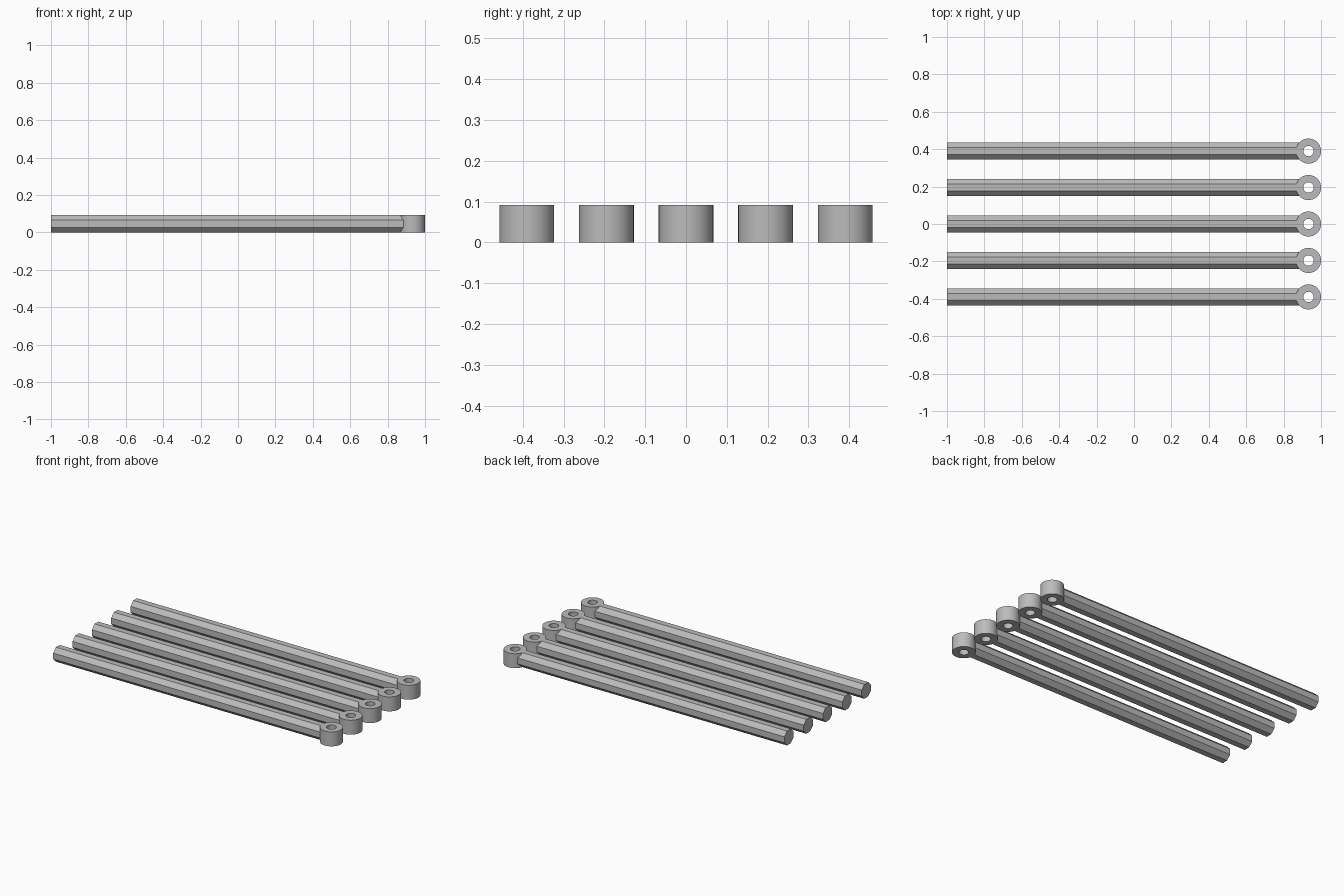
import bpy, bmesh, math

cube = bpy.data.objects.get("Cube")
if cube:
    bpy.data.objects.remove(cube, do_unlink=True)

HEIGHT = 0.092
HALF = HEIGHT / 2
RING_R, HOLE_R = 0.067, 0.028
RING_X = 1 - RING_R
SPACING = 0.195
SEGMENTS = 48

grey = bpy.data.materials.new("grey_metal")
grey.use_nodes = True
color = (0.5, 0.5, 0.5, 1)
grey.diffuse_color = color
grey.node_tree.nodes["Principled BSDF"].inputs["Base Color"].default_value = color


def finish(name, bm, y):
    bmesh.ops.recalc_face_normals(bm, faces=bm.faces)
    mesh = bpy.data.meshes.new(name)
    bm.to_mesh(mesh)
    bm.free()
    mesh.materials.append(grey)
    obj = bpy.data.objects.new(name, mesh)
    obj.location = (0, y, 0)
    bpy.context.collection.objects.link(obj)
    return obj


def make_rod(name, y):
    # Octagonal bar with flat top; its open end is fitted to the ring's curve
    bm = bmesh.new()
    radius = HALF / math.cos(math.pi / 8)
    far, near = [], []
    for i in range(8):
        a = math.pi / 8 + i * math.pi / 4
        py, pz = radius * math.cos(a), HALF + radius * math.sin(a)
        far.append(bm.verts.new((-1, py, pz)))
        near.append(bm.verts.new((RING_X - math.sqrt(RING_R**2 - py**2), py, pz)))
    bm.faces.new(far)
    for i in range(8):
        j = (i + 1) % 8
        bm.faces.new((far[i], far[j], near[j], near[i]))
    return finish(name, bm, y)


def make_ring(name, y):
    # Upright eyelet: a rectangular section swept round the hole axis
    bm = bmesh.new()
    section = ((RING_R, 0), (RING_R, HEIGHT), (HOLE_R, HEIGHT), (HOLE_R, 0))
    loops = []
    for i in range(SEGMENTS):
        a = math.tau * i / SEGMENTS
        loops.append([bm.verts.new((RING_X + r * math.cos(a), r * math.sin(a), z))
                      for r, z in section])
    for i in range(SEGMENTS):
        p, q = loops[i], loops[(i + 1) % SEGMENTS]
        for k in range(4):
            m = (k + 1) % 4
            bm.faces.new((p[k], q[k], q[m], p[m]))
    obj = finish(name, bm, y)
    bpy.ops.object.select_all(action="DESELECT")
    obj.select_set(True)
    bpy.context.view_layer.objects.active = obj
    bpy.ops.object.shade_smooth_by_angle(angle=math.radians(30))
    return obj


# Five identical rods in a row
for n in range(5):
    y = (n - 2) * SPACING
    make_rod(f"rod_{n + 1}", y)
    make_ring(f"eyelet_{n + 1}", y)
